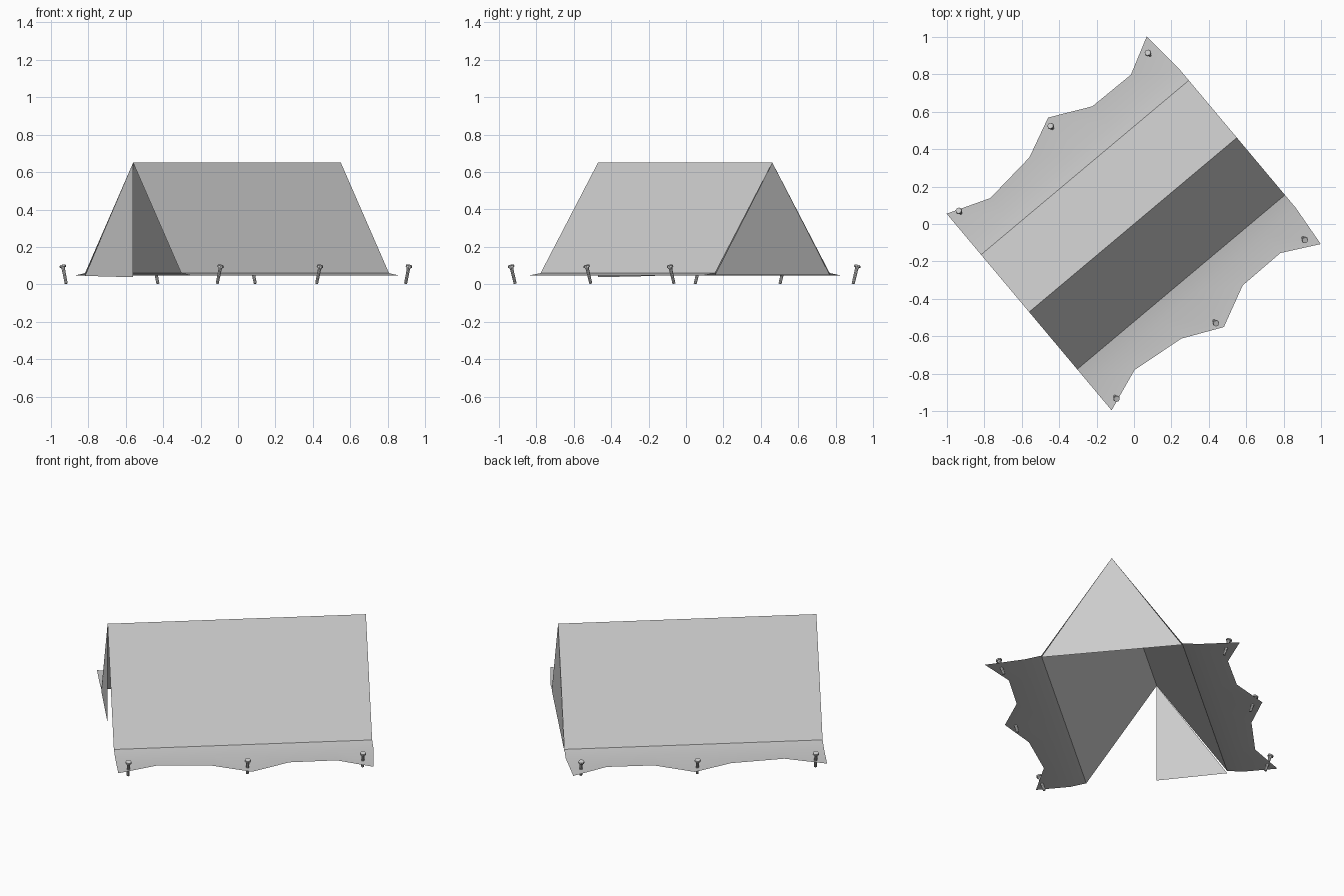
import bpy, bmesh, math
from mathutils import Matrix, Vector

if "Cube" in bpy.data.objects:
    bpy.data.objects.remove(bpy.data.objects["Cube"])

# Tent is laid out with the ridge along local x, then turned by 40 degrees
TURN = Matrix.Rotation(math.radians(40), 4, 'Z')
RIDGE_Z, EAVE, EAVE_Z, FOLD, GROUND_Z = 0.65, 0.40, 0.06, 0.49, 0.046
BACK, FRONT = 0.718, -0.732


def make_object(name, bm):
    bm.transform(TURN)
    mesh = bpy.data.meshes.new(name)
    bm.to_mesh(mesh)
    bm.free()
    obj = bpy.data.objects.new(name, mesh)
    bpy.context.collection.objects.link(obj)
    bpy.ops.object.select_all(action='DESELECT')
    obj.select_set(True)
    bpy.context.view_layer.objects.active = obj
    bpy.ops.object.shade_smooth_by_angle(angle=math.radians(30))
    return obj


def panel(name, points):
    bm = bmesh.new()
    bm.faces.new([bm.verts.new(p) for p in points])
    make_object(name, bm)


# Roof: ridge, eave, fold and scalloped ground flap, mirrored across the ridge
scallops = [(FRONT, 0.686), (-0.50, 0.60), (-0.20, 0.632), (0.014, 0.731),
            (0.234, 0.625), (0.50, 0.622), (0.696, 0.724), (BACK, FOLD)]
bm = bmesh.new()
rows = {1: [], -1: []}
for x, tip in scallops:
    ridge = bm.verts.new((x, 0, RIDGE_Z))
    for s in (1, -1):
        row = [ridge, bm.verts.new((x, s * EAVE, EAVE_Z)),
               bm.verts.new((x, s * FOLD, GROUND_Z))]
        row.append(row[-1] if tip == FOLD else bm.verts.new((x, s * tip, GROUND_Z)))
        rows[s].append(row)
for s in (1, -1):
    for r0, r1 in zip(rows[s], rows[s][1:]):
        for i in range(3):
            loop = [r0[i], r1[i], r1[i + 1], r0[i + 1]]
            if s > 0:
                loop.reverse()
            bm.faces.new(list(dict.fromkeys(loop)))
make_object("tent_roof", bm)

# Closed back wall and the half door at the front (other half is open)
panel("back_wall", [(BACK, -EAVE, 0.05), (BACK, EAVE, 0.05), (BACK, 0, RIDGE_Z)])
panel("front_door", [(FRONT, EAVE, 0.045), (FRONT, 0, 0.038), (FRONT, 0, RIDGE_Z)])


# Pegs: tapered shaft, collar and flat head, leaning outward
def peg(name, x, side, head_y):
    bottom = Vector((x, side * (head_y - 0.03), 0.004))
    top = Vector((x, side * head_y, 0.102))
    axis = top - bottom
    spin = axis.to_track_quat('Z', 'Y').to_matrix().to_4x4()
    length = axis.length
    bm = bmesh.new()
    for z0, z1, r0, r1 in ((0, length - 0.008, 0.008, 0.009),
                           (length - 0.022, length - 0.008, 0.009, 0.013),
                           (length - 0.010, length, 0.018, 0.016)):
        bmesh.ops.create_cone(bm, cap_ends=True, segments=8, radius1=r0, radius2=r1,
                              depth=z1 - z0,
                              matrix=Matrix.Translation(bottom) @ spin
                              @ Matrix.Translation((0, 0, (z0 + z1) / 2)))
    make_object(name, bm)


for side, label in ((1, "left"), (-1, "right")):
    for i, (x, y) in enumerate([(-0.672, 0.658), (-0.005, 0.69), (0.645, 0.655)]):
        peg(f"{label}_peg_{i + 1}", x, side, y)
